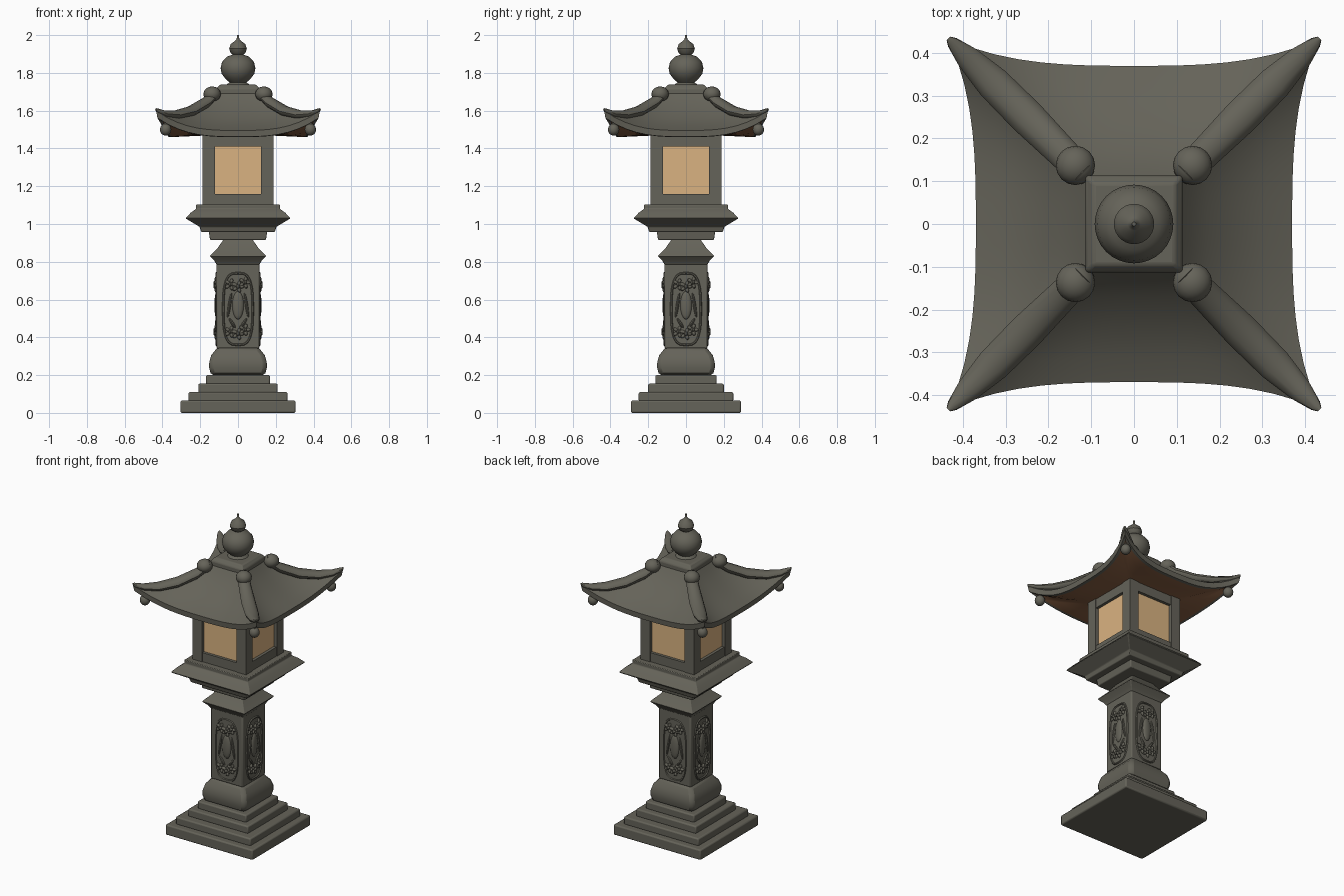
import bpy, bmesh
from math import sin, cos, pi, radians
from mathutils import Matrix, Vector

if "Cube" in bpy.data.objects:
    bpy.data.objects.remove(bpy.data.objects["Cube"], do_unlink=True)


def material(name, rgb):
    m = bpy.data.materials.new(name)
    m.use_nodes = True
    m.diffuse_color = (*rgb, 1)
    m.node_tree.nodes["Principled BSDF"].inputs["Base Color"].default_value = (*rgb, 1)
    return m


stone = material("grey stone", (0.13, 0.125, 0.1))
amber = material("amber panel", (0.7, 0.45, 0.22))
brown = material("brown soffit", (0.25, 0.115, 0.055))
made = []
SIDES = ["front", "left", "back", "right"]


def add(name, mesh, turn=0):
    ob = bpy.data.objects.new(name, mesh)
    ob.rotation_euler.z = turn
    bpy.context.collection.objects.link(ob)
    made.append(ob)
    return ob


def finish(bm, name, mats=(stone,)):
    bmesh.ops.recalc_face_normals(bm, faces=bm.faces)
    mesh = bpy.data.meshes.new(name)
    bm.to_mesh(mesh)
    bm.free()
    for m in mats:
        mesh.materials.append(m)
    return mesh


def four(name, mesh):
    """Place one copy of a part on each side."""
    for k, side in enumerate(SIDES):
        add(f"{name}_{side}", mesh, k * pi / 2)


def loft(bm, rings, closed=False, mat_rule=lambda i: 0):
    """Skin a series of equal-length point rings."""
    vs = [[bm.verts.new(p) for p in r] for r in rings]
    n = len(vs[0])
    pairs = list(zip(vs, vs[1:])) + ([(vs[-1], vs[0])] if closed else [])
    for i, (a, b) in enumerate(pairs):
        for j in range(n):
            k = (j + 1) % n
            bm.faces.new((a[j], a[k], b[k], b[j])).material_index = mat_rule(i)
    if not closed:
        bm.faces.new(vs[0])
        bm.faces.new(vs[-1]).material_index = mat_rule(len(pairs))


def square_tower(name, profile, stretch=1.0, bevel=0.008):
    """Stack square sections given as (half width, height)."""
    bm = bmesh.new()
    loft(bm, [[(sx * h, sy * h * stretch, z) for sx, sy in ((-1, -1), (1, -1), (1, 1), (-1, 1))]
              for h, z in profile])
    ob = add(name, finish(bm, name))
    if bevel:
        mod = ob.modifiers.new("soft_edges", "BEVEL")
        mod.width = bevel
        mod.segments = 2
        mod.angle_limit = radians(40)
    return ob


def box(bm, lo, hi):
    lo, hi = Vector(lo), Vector(hi)
    m = Matrix.Translation((lo + hi) / 2) @ Matrix.Diagonal((*(hi - lo), 1))
    bmesh.ops.create_cube(bm, size=1, matrix=m)


def blob(bm, centre, size, tilt=0.0, seg=12):
    m = (Matrix.Translation(centre) @ Matrix.Rotation(tilt, 4, "Y")
         @ Matrix.Diagonal((*size, 1)))
    bmesh.ops.create_uvsphere(bm, u_segments=seg, v_segments=seg // 2 + 2, radius=1, matrix=m)


# Stepped base
for i, (h, z0, z1) in enumerate([(0.305, 0, 0.065), (0.262, 0.06, 0.11),
                                 (0.21, 0.105, 0.155), (0.17, 0.15, 0.2)]):
    square_tower(f"base_step_{i + 1}", [(h, z0), (h, z1)], 0.955)

# Pedestal, shaft and its cap
square_tower("pedestal", [(0.13, 0.195), (0.145, 0.21), (0.153, 0.24), (0.152, 0.27),
                          (0.142, 0.305), (0.122, 0.33), (0.114, 0.35)], bevel=0.03)
square_tower("shaft", [(0.113, 0.34), (0.113, 0.8)])
square_tower("shaft_cap", [(0.113, 0.785), (0.125, 0.805), (0.15, 0.83), (0.11, 0.87),
                           (0.075, 0.92)], bevel=0.004)

# Carved relief on the shaft
bm = bmesh.new()
path = []
for i in range(32):
    a = 2 * pi * i / 32
    s, c = sin(a), cos(a)
    path.append((0.078 * abs(c) ** 0.6 * (1 if c > 0 else -1),
                 0.55 + 0.19 * abs(s) ** 0.7 * (1 if s > 0 else -1), c, s))
loft(bm, [[(x + 0.006 * cos(b) * c, -0.113 - 0.007 * sin(b), z + 0.006 * cos(b) * s)
           for b in (j * pi / 3 for j in range(6))] for x, z, c, s in path], closed=True)
for z in (0.68, 0.43):
    for x, dz in ((-0.04, 0), (0.035, 0.01), (0, -0.012)):
        blob(bm, (x, -0.117, z + dz), (0.011, 0.014, 0.011), seg=8)
        for k in range(5):
            a = k * 2 * pi / 5
            blob(bm, (x + 0.019 * cos(a), -0.114, z + dz + 0.019 * sin(a)),
                 (0.014, 0.011, 0.009), -a, 8)
blob(bm, (0, -0.113, 0.57), (0.03, 0.012, 0.075))
for sx in (-1, 1):
    blob(bm, (sx * 0.045, -0.113, 0.57), (0.008, 0.01, 0.07), -sx * 0.15, 8)
    blob(bm, (sx * 0.03, -0.113, 0.475), (0.008, 0.01, 0.03), sx * 0.6, 8)
four("shaft_carving", finish(bm, "shaft_carving"))

# Platform under the lamp
square_tower("platform_foot", [(0.148, 0.915), (0.155, 0.965)], bevel=0.005)
square_tower("platform", [(0.195, 0.958), (0.203, 0.985), (0.278, 1.03), (0.25, 1.06),
                          (0.222, 1.08), (0.222, 1.103)], bevel=0.004)

# Lamp chamber: glowing core, corner posts and rails
bm = bmesh.new()
box(bm, (-0.165, -0.165, 1.12), (0.165, 0.165, 1.45))
add("lamp_panels", finish(bm, "lamp_panels", [amber]))
bm = bmesh.new()
box(bm, (0.122, -0.187, 1.1), (0.187, -0.122, 1.475))
four("lamp_post", finish(bm, "lamp_post"))
bm = bmesh.new()
box(bm, (-0.13, -0.183, 1.1), (0.13, -0.12, 1.16))
box(bm, (-0.13, -0.183, 1.41), (0.13, -0.12, 1.475))
four("lamp_rails", finish(bm, "lamp_rails"))


# Curved roof: square rings with pinched sides and raised corners
def roof_ring(half, z, flare, lift, n=16):
    pts = []
    for k in range(4):
        for i in range(n):
            u = 2 * i / n - 1
            w = abs(u) ** 3
            # flare blends to the corner, so neighbouring sides meet there
            p = Vector((half * u * (1 + flare), -half * (1 + flare * w), z + lift * w))
            pts.append(Matrix.Rotation(k * pi / 2, 3, "Z") @ p)
    return pts


roof = [(0.1, 1.71, 0, 0), (0.13, 1.665, 0.01, 0.005), (0.17, 1.62, 0.02, 0.012),
        (0.24, 1.56, 0.06, 0.032), (0.31, 1.52, 0.12, 0.06), (0.37, 1.495, 0.17, 0.105),
        (0.368, 1.462, 0.16, 0.1), (0.35, 1.46, 0.15, 0.085),
        (0.29, 1.463, 0.1, 0.045), (0.18, 1.468, 0, 0)]
bm = bmesh.new()
loft(bm, [roof_ring(*r) for r in roof], mat_rule=lambda i: 1 if i >= 7 else 0)
add("roof", finish(bm, "roof", [stone, brown]))

# Hip ridges with a rolled upper end and a hanging corner ball
ridge = [(0.12, 1.695, 0.034, 0.03), (0.17, 1.643, 0.037, 0.03), (0.25, 1.597, 0.042, 0.028),
         (0.33, 1.578, 0.04, 0.024), (0.39, 1.583, 0.028, 0.018), (0.425, 1.6, 0.014, 0.012),
         (0.434, 1.608, 0.006, 0.005)]
bm = bmesh.new()
loft(bm, [[(d + w * cos(a) * 0.707, -d + w * cos(a) * 0.707, z + h * sin(a))
           for a in (j * pi / 6 for j in range(12))] for d, z, w, h in ridge])
blob(bm, (0.137, -0.137, 1.688), (0.046, 0.046, 0.04), seg=16)
blob(bm, (0.383, -0.383, 1.5), (0.03, 0.03, 0.032), seg=16)
box(bm, (0.373, -0.393, 1.51), (0.393, -0.373, 1.57))
four("roof_ridge", finish(bm, "roof_ridge"))

# Roof crown and finial
square_tower("roof_crown", [(0.113, 1.67), (0.113, 1.718), (0.095, 1.738)], bevel=0.006)
finial = [(0.07, 1.73), (0.045, 1.75), (0.065, 1.767), (0.086, 1.795), (0.092, 1.825),
          (0.085, 1.857), (0.06, 1.885), (0.028, 1.897), (0.04, 1.907), (0.047, 1.928),
          (0.038, 1.953), (0.015, 1.97), (0.007, 1.98), (0.005, 2.0)]
bm = bmesh.new()
loft(bm, [[(r * cos(a), r * sin(a), z) for a in (j * pi / 16 for j in range(32))]
          for r, z in finial])
add("finial", finish(bm, "finial"))

# Smooth shading with crisp edges
bpy.ops.object.select_all(action="DESELECT")
for ob in made:
    ob.select_set(True)
bpy.context.view_layer.objects.active = made[0]
bpy.ops.object.shade_smooth_by_angle(angle=radians(35))
bpy.ops.object.select_all(action="DESELECT")
